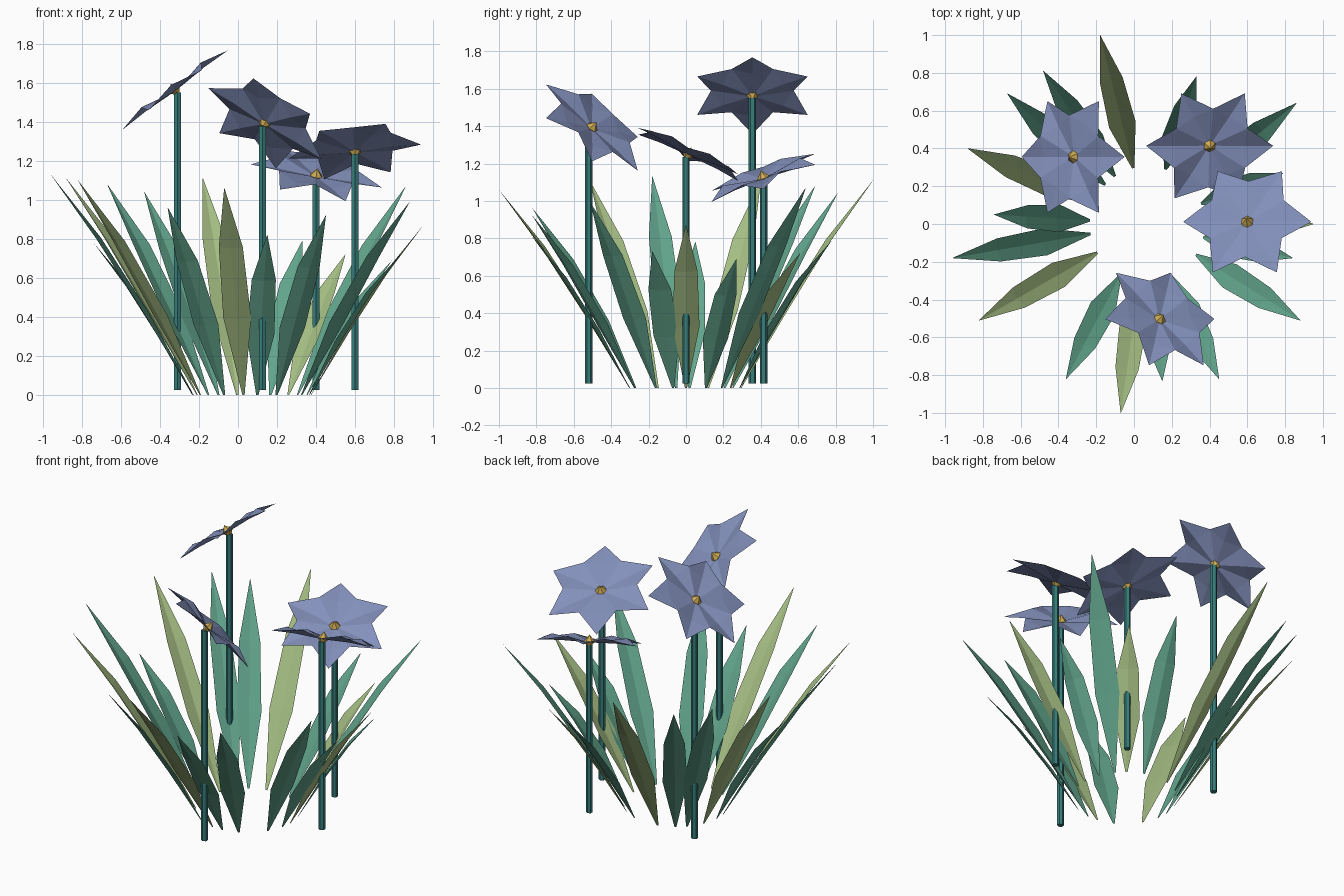
import bpy, math
from mathutils import Vector, Euler, Matrix

if "Cube" in bpy.data.objects:
    bpy.data.objects.remove(bpy.data.objects["Cube"])


def material(name, rgb):
    m = bpy.data.materials.new(name)
    m.diffuse_color = tuple((c / 255) ** 2.2 for c in rgb) + (1,)
    m.use_nodes = True
    m.node_tree.nodes["Principled BSDF"].inputs["Base Color"].default_value = m.diffuse_color
    return m


GREEN = material("leaf green", (97, 162, 138))
OLIVE = material("leaf olive", (163, 188, 130))
STEM = material("stem green", (58, 125, 122))
BLUE = material("petal blue", (130, 143, 186))
GOLD = material("centre gold", (205, 170, 85))


def add_mesh(name, verts, faces, mat):
    me = bpy.data.meshes.new(name)
    me.from_pydata([tuple(v) for v in verts], [], faces)
    me.materials.append(mat)
    ob = bpy.data.objects.new(name, me)
    bpy.context.collection.objects.link(ob)
    return ob


def blade(rows):
    """Folded strip: each row is (left, middle, right)."""
    verts = [p for row in rows for p in row]
    faces = []
    for i in range(len(rows) - 1):
        a, b = 3 * i, 3 * i + 3
        faces += [(a, a + 1, b + 1, b), (a + 1, a + 2, b + 2, b + 1)]
    return verts, faces


# Leaves: tip position and colour, each leaning out radially from a ring
CENTRE = Vector((0.07, 0, 0))
leaves = [
    (-0.18, 1.00, 1.11, OLIVE), (-0.48, 0.81, 1.04, GREEN), (-0.67, 0.69, 1.08, GREEN),
    (-0.88, 0.40, 1.11, OLIVE), (-0.74, 0.05, 0.78, GREEN), (-0.96, -0.18, 1.13, GREEN),
    (-0.82, -0.51, 1.10, OLIVE), (-0.36, -0.82, 0.96, GREEN), (-0.07, -1.00, 1.06, OLIVE),
    (0.15, -0.83, 0.82, GREEN), (0.45, -0.82, 0.92, GREEN), (0.88, -0.51, 0.99, GREEN),
    (0.84, -0.18, 0.73, GREEN), (0.95, 0.00, 0.87, OLIVE), (0.79, 0.27, 0.69, GREEN),
    (0.86, 0.64, 1.07, GREEN), (0.55, 0.61, 0.72, OLIVE), (0.33, 0.78, 0.79, GREEN),
]
for i, (x, y, z, mat) in enumerate(leaves):
    tip = Vector((x, y, z))
    out = Vector((x, y, 0)) - CENTRE
    out.normalize()
    base = CENTRE + out * 0.305
    side = Vector((-out.y, out.x, 0))
    up = side.cross(tip - base).normalized()
    if up.z < 0:
        up = -up
    rows = []
    for t, w, bow, fold in ((0, 0.006, 0, 0.002), (0.36, 0.072, 0.015, 0.014),
                            (0.7, 0.062, 0.018, 0.014), (1, 0.001, 0, 0)):
        p = base.lerp(tip, t) + up * bow
        rows.append((p + side * w + up * fold, p, p - side * w + up * fold))
    add_mesh(f"leaf_{i + 1}", *blade(rows), mat)


def ring_cone(name, r1, r2, depth, matrix, mat):
    bpy.ops.mesh.primitive_cone_add(vertices=6, radius1=r1, radius2=r2, depth=depth)
    ob = bpy.context.object
    ob.name = name
    ob.data.transform(matrix)
    ob.data.materials.append(mat)


# Flowers: stem foot x, y, head position, tilt about x and y
flowers = [
    (-0.31, 0.355, (-0.32, 0.355, 1.56), 0, -37),
    (0.125, -0.52, (0.135, -0.505, 1.39), -34, 32),
    (0.60, 0.00, (0.60, 0.01, 1.245), -25, -6),
    (0.40, 0.415, (0.40, 0.415, 1.12), 20, 10),
]
for i, (sx, sy, head, rx, ry) in enumerate(flowers):
    n = i + 1
    # Six-sided stem
    top = head[2] - 0.01
    ring_cone(f"stem_{n}", 0.02, 0.02, top - 0.025,
              Matrix.Translation((sx, sy, (top + 0.025) / 2)), STEM)
    frame = Matrix.Translation(head) @ Euler(
        (math.radians(rx), math.radians(ry), 0)).to_matrix().to_4x4()
    # Six folded petals
    verts, faces = [], []
    for k in range(6):
        turn = frame @ Matrix.Rotation(k * math.pi / 3, 4, 'Z')
        rows = [[turn @ Vector((r, s * w, z + abs(s) * fold)) for s in (1, 0, -1)]
                for r, w, z, fold in ((0.01, 0.006, 0, 0), (0.19, 0.112, 0.008, 0.03),
                                      (0.34, 0.001, 0.004, 0))]
        pv, pf = blade(rows)
        faces += [tuple(j + len(verts) for j in f) for f in pf]
        verts += pv
    add_mesh(f"petals_{n}", verts, faces, BLUE)
    # Gold centre, pointed above and blunt below
    ring_cone(f"flower_centre_{n}", 0.034, 0, 0.04,
              frame @ Matrix.Translation((0, 0, 0.025)), GOLD)
    ring_cone(f"flower_centre_base_{n}", 0.012, 0.034, 0.025,
              frame @ Matrix.Translation((0, 0, -0.0075)), GOLD)
